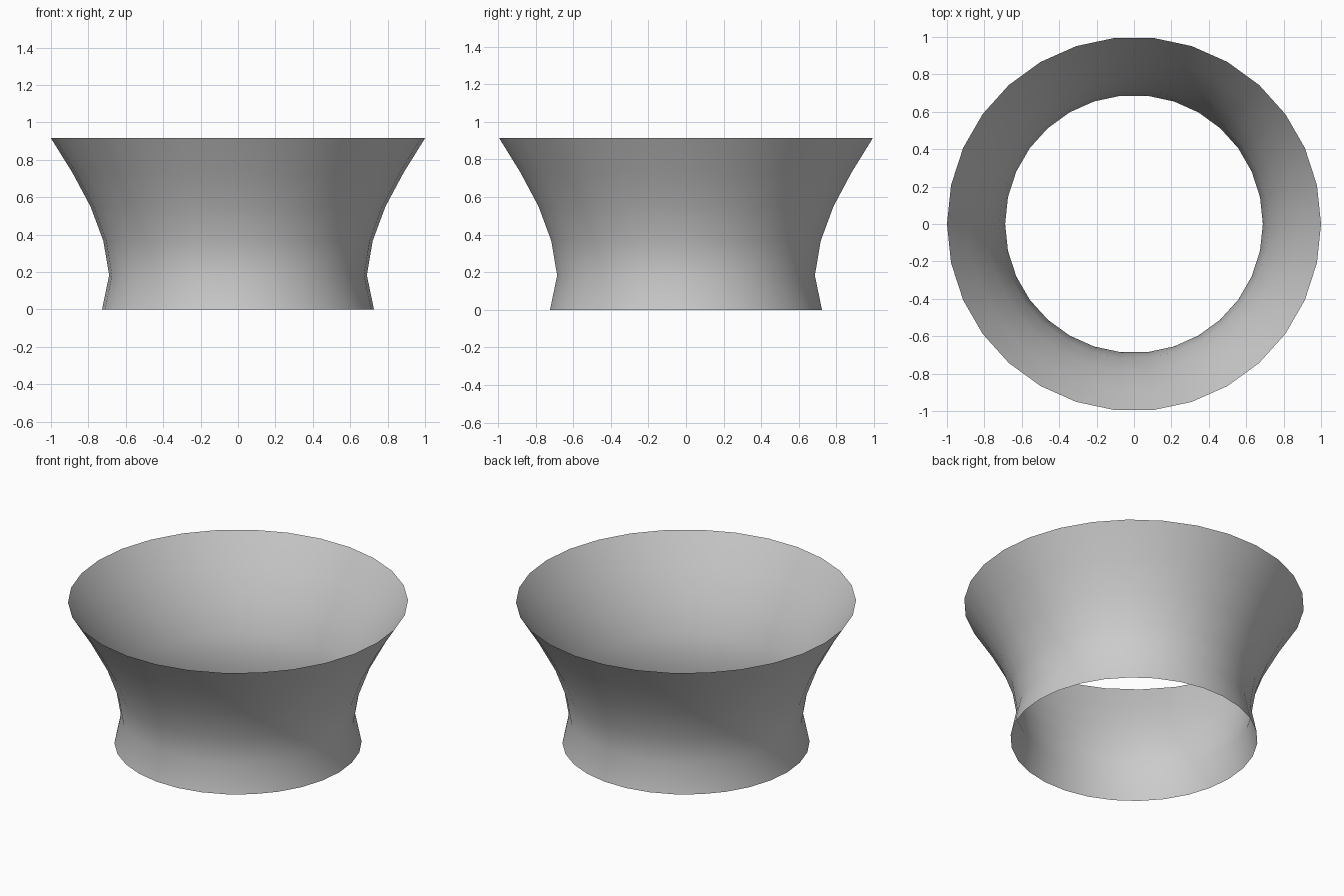
import bpy, bmesh, math

if "Cube" in bpy.data.objects:
    bpy.data.objects.remove(bpy.data.objects["Cube"])

# Flared open ring: profile of (radius, height), swept around z
SIDES = 30
PROFILE = [(0.727, 0.0), (0.689, 0.183), (0.72, 0.366),
           (0.788, 0.549), (0.886, 0.732), (1.0, 0.915)]

bm = bmesh.new()
rings = []
for r, z in PROFILE:
    rings.append([bm.verts.new((r * math.cos(2 * math.pi * i / SIDES),
                                r * math.sin(2 * math.pi * i / SIDES), z))
                  for i in range(SIDES)])

# Open wall between neighbouring rings
for low, high in zip(rings, rings[1:]):
    for i in range(SIDES):
        j = (i + 1) % SIDES
        face = bm.faces.new((low[i], low[j], high[j], high[i]))
        face.smooth = True

mesh = bpy.data.meshes.new("flared_ring")
bm.to_mesh(mesh)
bm.free()
bpy.context.collection.objects.link(bpy.data.objects.new("flared_ring", mesh))
